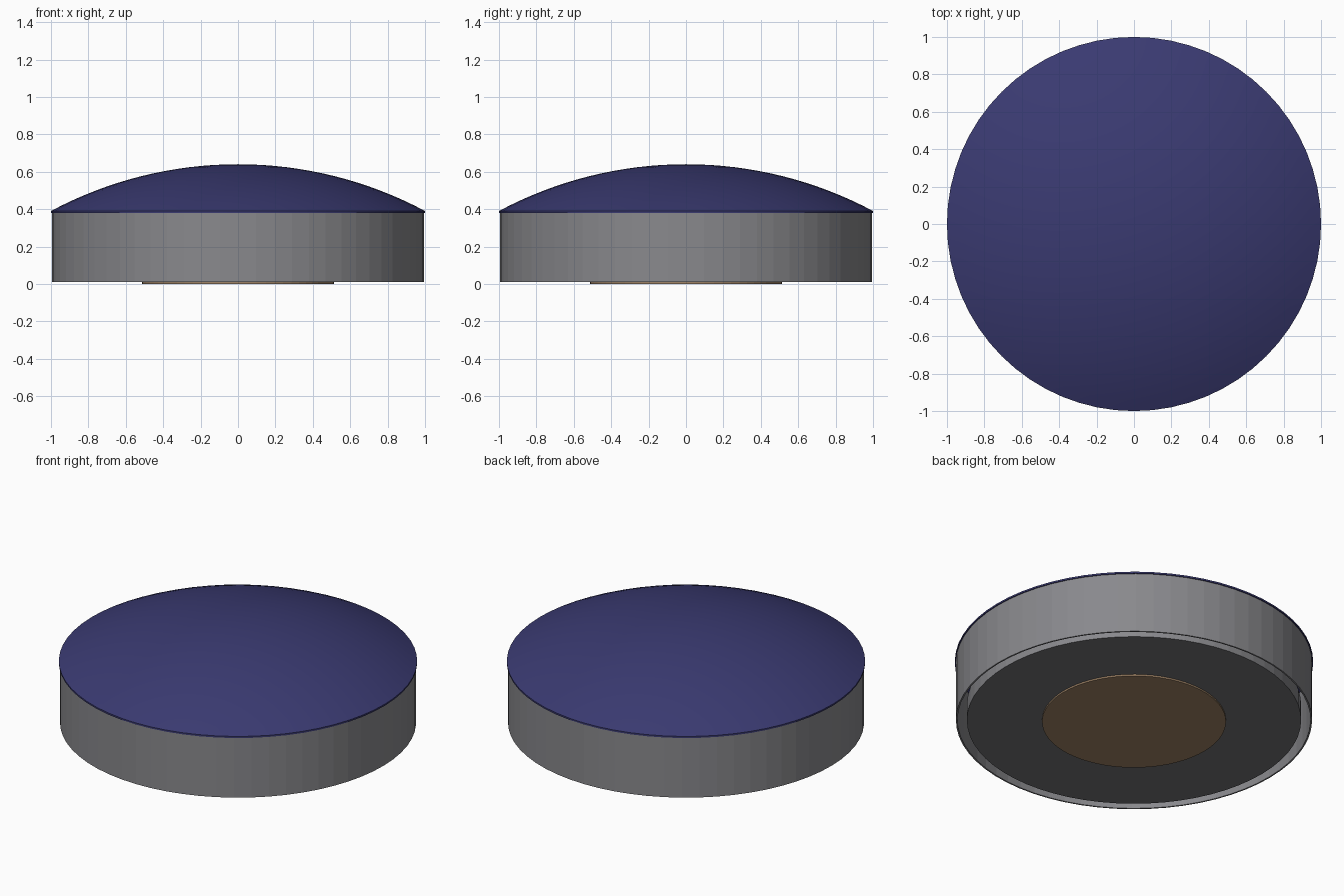
import bpy
import bmesh
import math

if "Cube" in bpy.data.objects:
    bpy.data.objects.remove(bpy.data.objects["Cube"])

SEGMENTS = 64


def material(name, rgb):
    mat = bpy.data.materials.new(name)
    mat.diffuse_color = (*rgb, 1.0)
    mat.use_nodes = True
    mat.node_tree.nodes["Principled BSDF"].inputs["Base Color"].default_value = mat.diffuse_color
    return mat


def lathe(name, profile, mat, closed=False):
    """Spin an (r, z) profile around z; points with r = 0 become poles."""
    bm = bmesh.new()
    rings = []
    for r, z in profile:
        if r < 1e-5:
            rings.append([bm.verts.new((0, 0, z))] * SEGMENTS)
        else:
            angles = [2 * math.pi * i / SEGMENTS for i in range(SEGMENTS)]
            rings.append([bm.verts.new((r * math.cos(a), r * math.sin(a), z)) for a in angles])
    pairs = list(zip(rings, rings[1:]))
    if closed:
        pairs.append((rings[-1], rings[0]))
    for lower, upper in pairs:
        for i in range(SEGMENTS):
            j = (i + 1) % SEGMENTS
            corners = list(dict.fromkeys((lower[i], lower[j], upper[j], upper[i])))
            bm.faces.new(corners)
    bmesh.ops.recalc_face_normals(bm, faces=bm.faces)
    mesh = bpy.data.meshes.new(name)
    bm.to_mesh(mesh)
    bm.free()
    mesh.materials.append(mat)
    obj = bpy.data.objects.new(name, mesh)
    bpy.context.collection.objects.link(obj)
    return obj


def smooth(obj, degrees):
    bpy.ops.object.select_all(action='DESELECT')
    obj.select_set(True)
    bpy.context.view_layer.objects.active = obj
    bpy.ops.object.shade_smooth_by_angle(angle=math.radians(degrees))


def arc(radius, edge_z, top_z, steps):
    """Points of a shallow circular cap from its rim to its pole."""
    rise = top_z - edge_z
    big = (radius ** 2 + rise ** 2) / (2 * rise)
    half = math.asin(radius / big)
    return [(big * math.sin(half * (1 - i / steps)),
             top_z - big + big * math.cos(half * (1 - i / steps)))
            for i in range(steps + 1)]


navy = material("navy", (0.042, 0.042, 0.165))
grey = material("grey", (0.25, 0.25, 0.265))
charcoal = material("charcoal", (0.17, 0.17, 0.18))
brown = material("brown", (0.35, 0.23, 0.135))

# Domed cap with a thin lip and a hollow underside
outer = arc(1.0, 0.39, 0.64, 16)
inner = arc(0.98, 0.38, 0.625, 16)
cap = lathe("domed_cap", inner[::-1] + [(1.0, 0.38)] + outer, navy)
smooth(cap, 25)

# Thin faceted side wall, open at the bottom
lathe("side_wall", [(0.994, 0.01), (0.994, 0.38), (0.985, 0.38), (0.985, 0.01)],
      grey, closed=True)

# Base plate set inside the wall with a narrow gap around it
base = lathe("base_plate", [(0, 0.01), (0.933, 0.01), (0.933, 0.11), (0, 0.11)], charcoal)
base.data.materials.append(grey)
for face in base.data.polygons:
    if abs(face.normal.z) < 0.5:
        face.material_index = 1

# Round pad under the base
lathe("bottom_pad", [(0, 0.0), (0.513, 0.0), (0.513, 0.01), (0, 0.01)], brown)
